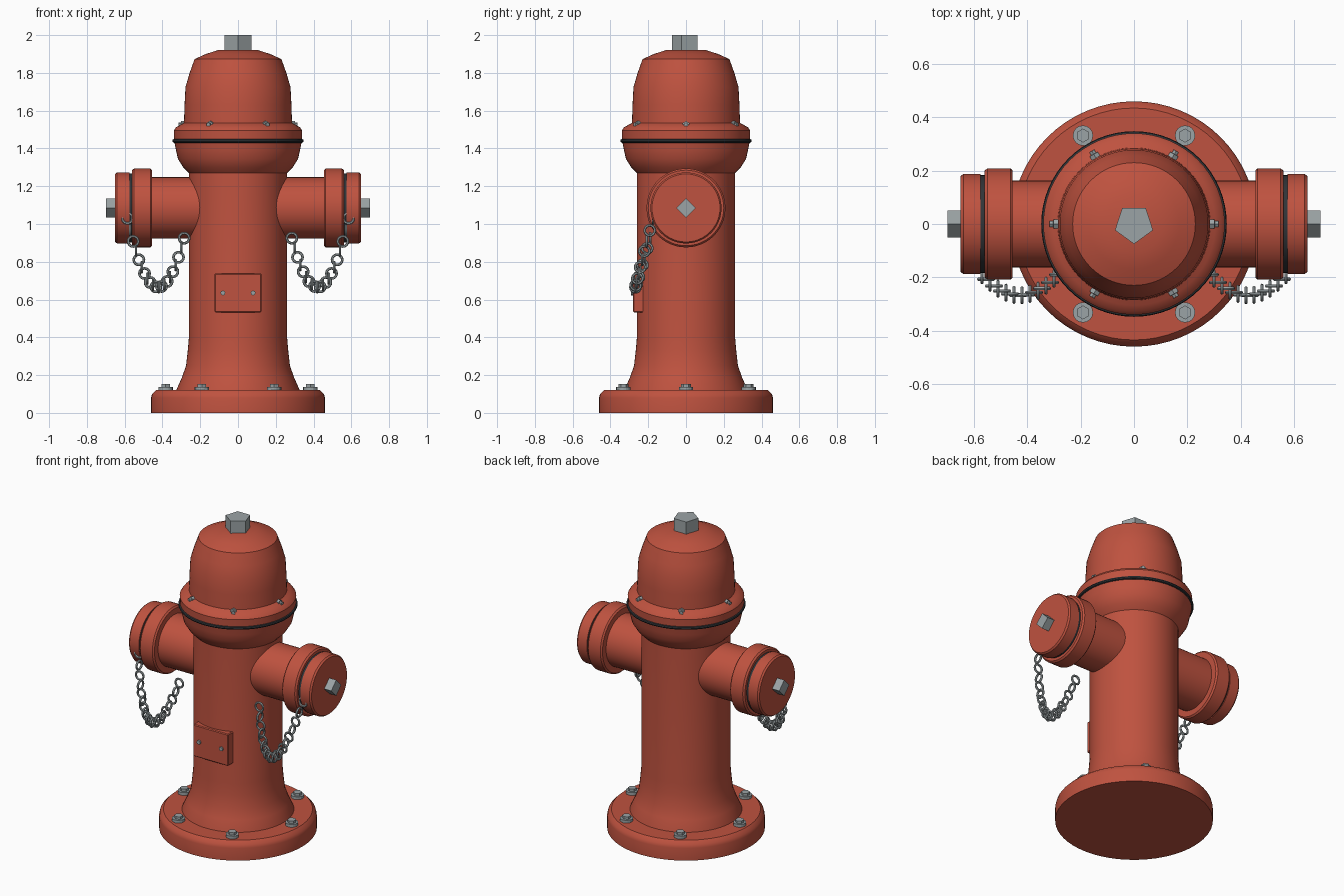
import bpy, bmesh
from math import pi, cos, sin, radians
from mathutils import Matrix, Vector

if "Cube" in bpy.data.objects:
    bpy.data.objects.remove(bpy.data.objects["Cube"])


def material(name, rgb):
    m = bpy.data.materials.new(name)
    m.diffuse_color = (*rgb, 1)
    m.use_nodes = True
    m.node_tree.nodes["Principled BSDF"].inputs["Base Color"].default_value = m.diffuse_color
    return m


RED = material("red_paint", (0.52, 0.085, 0.05))
DARK = material("dark_rubber", (0.03, 0.035, 0.04))
METAL = material("steel", (0.33, 0.37, 0.38))


def finish(bm, name, mat, smooth=True):
    bmesh.ops.recalc_face_normals(bm, faces=bm.faces)
    me = bpy.data.meshes.new(name)
    bm.to_mesh(me)
    bm.free()
    me.materials.append(mat)
    ob = bpy.data.objects.new(name, me)
    bpy.context.collection.objects.link(ob)
    if smooth:
        bpy.ops.object.select_all(action='DESELECT')
        ob.select_set(True)
        bpy.context.view_layer.objects.active = ob
        bpy.ops.object.shade_smooth_by_angle(angle=radians(32))
    return ob


def add_lathe(bm, profile, segs, mat=Matrix(), phase=0.0):
    """Revolve (radius, height) points about local z; radius 0 closes an end."""
    rings = []
    for r, z in profile:
        if r == 0:
            rings.append([bm.verts.new(mat @ Vector((0, 0, z)))])
        else:
            rings.append([bm.verts.new(mat @ Vector((r * cos(phase + 2 * pi * i / segs),
                                                     r * sin(phase + 2 * pi * i / segs), z)))
                          for i in range(segs)])
    for a, b in zip(rings, rings[1:]):
        for i in range(segs):
            j = (i + 1) % segs
            vs = [a[i % len(a)], a[j % len(a)], b[j % len(b)], b[i % len(b)]]
            bm.faces.new(list(dict.fromkeys(vs)))


def lathe(name, profile, mat, segs=64, matrix=Matrix(), phase=0.0, smooth=True):
    bm = bmesh.new()
    add_lathe(bm, profile, segs, matrix, phase)
    return finish(bm, name, mat, smooth)


def rod(r, z0, z1):
    return [(0, z0), (r, z0), (r, z1), (0, z1)]


def torus(n, major, minor, sides):
    """Closed profile of a ring section, wrapped by the lathe."""
    return [(major + minor * cos(2 * pi * i / sides), minor * sin(2 * pi * i / sides))
            for i in range(n + 1)]


# Base plate, barrel and bonnet
lathe("base_flange", [(0, 0), (0.46, 0), (0.46, 0.08), (0.455, 0.1), (0.435, 0.12), (0, 0.12)], RED)
lathe("barrel", [(0, 0.1), (0.33, 0.1), (0.327, 0.12), (0.298, 0.185), (0.275, 0.25), (0.266, 0.33),
                 (0.26, 0.4), (0.26, 1.27), (0.29, 1.30), (0.318, 1.345), (0.328, 1.39),
                 (0.337, 1.435), (0, 1.435)], RED)
lathe("bonnet", [(0, 1.435), (0.338, 1.435), (0.34, 1.495), (0.328, 1.512), (0.305, 1.525),
                 (0.286, 1.535), (0.283, 1.63), (0.278, 1.725), (0.256, 1.80), (0.23, 1.873),
                 (0.17, 1.90), (0.108, 1.92), (0, 1.925)], RED)
lathe("bonnet_gasket", torus(8, 0.338, 0.01, 8), DARK, matrix=Matrix.Translation((0, 0, 1.44)))
lathe("operating_nut", rod(0.075, 1.9, 2.0), METAL, 5, phase=-pi / 2, smooth=False)

# Bolts around the base and the bonnet
base_bolts, bonnet_bolts = bmesh.new(), bmesh.new()
for k in range(6):
    spin = Matrix.Rotation(k * pi / 3, 4, 'Z')
    p = spin @ Vector((0.383, 0, 0))
    place = Matrix.Translation(p)
    add_lathe(base_bolts, rod(0.038, 0.112, 0.138), 16, place)
    add_lathe(base_bolts, rod(0.026, 0.13, 0.154), 6, place, pi / 6)
    out = spin @ Matrix.Translation((0, 0, 1.525)) @ Matrix.Rotation(pi / 2, 4, 'Y')
    add_lathe(bonnet_bolts, [(0, 0.27), (0.02, 0.27), (0.02, 0.302), (0.012, 0.303),
                             (0.012, 0.316), (0, 0.316)], 6, out)
finish(base_bolts, "base_bolts", METAL, False)
finish(bonnet_bolts, "bonnet_bolts", METAL, False)

# Front plate with two screws
bm = bmesh.new()
bmesh.ops.create_cube(bm, size=1, matrix=Matrix.Translation((0, -0.25, 0.635))
                      @ Matrix.Diagonal((0.25, 0.06, 0.205, 1)))
plate = finish(bm, "front_plate", RED, False)
bev = plate.modifiers.new("edge", 'BEVEL')
bev.width = 0.005
bm = bmesh.new()
for x in (-0.08, 0.08):
    add_lathe(bm, rod(0.013, 0.27, 0.29), 8,
              Matrix.Translation((x, 0, 0.635)) @ Matrix.Rotation(pi / 2, 4, 'X'))
finish(bm, "plate_screws", METAL, False)

# Side outlets, caps and retaining chains
LINKS = 20
for side, s in (("right", 1), ("left", -1)):
    m = Matrix.Translation((0, 0, 1.085)) @ Matrix.Rotation(s * pi / 2, 4, 'Y')
    lathe(side + "_outlet", [(0, 0.12), (0.163, 0.12), (0.163, 0.455), (0.2, 0.455), (0.209, 0.464),
                             (0.209, 0.55), (0.2, 0.56), (0, 0.56)], RED, 48, m)
    lathe(side + "_cap_gasket", rod(0.183, 0.555, 0.58), DARK, 48, m)
    lathe(side + "_cap", [(0, 0.575), (0.188, 0.575), (0.188, 0.64), (0.18, 0.65), (0, 0.65)],
          RED, 48, m)
    lathe(side + "_cap_nut", rod(0.051, 0.64, 0.7), METAL, 4, m, smooth=False)

    bm = bmesh.new()
    for i in range(LINKS + 1):
        t = i / LINKS
        sag = 4 * t * (1 - t)
        pos = Vector((s * (0.585 - 0.3 * t), -0.175 - 0.015 * t - 0.085 * sag,
                      1.03 - 0.105 * t - 0.31 * sag))
        turn = Matrix.Rotation(pi / 2, 4, 'Y' if i % 2 else 'X')
        add_lathe(bm, torus(6, 0.027, 0.007, 6), 16, Matrix.Translation(pos) @ turn)
    bmesh.ops.remove_doubles(bm, verts=bm.verts, dist=1e-5)
    finish(bm, side + "_chain", METAL).data.shade_smooth()
